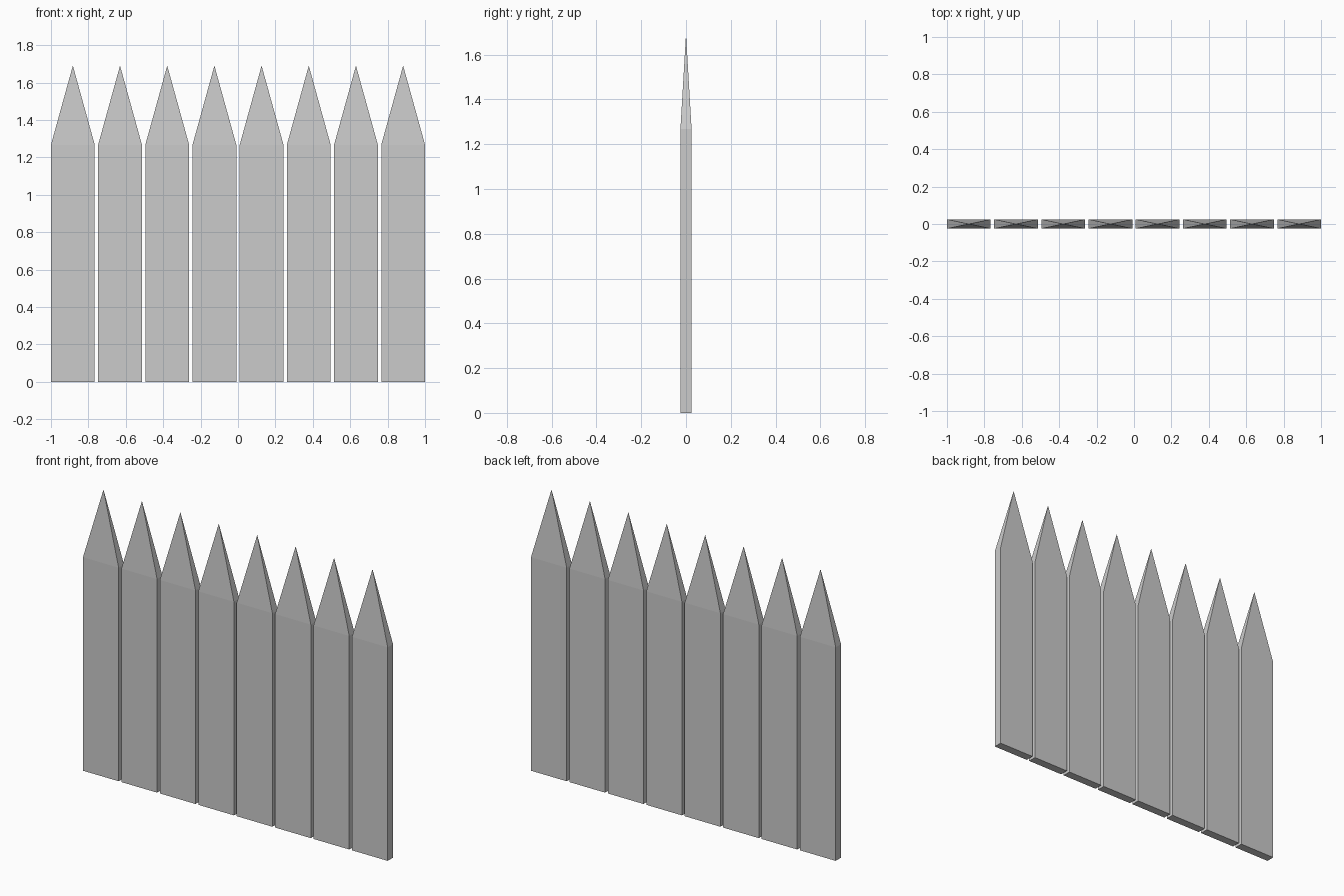
import bpy, bmesh

if "Cube" in bpy.data.objects:
    bpy.data.objects.remove(bpy.data.objects["Cube"])

COUNT = 8
WIDTH, DEPTH = 0.234, 0.05
SHOULDER, TIP = 1.267, 1.69
PITCH = (2.0 - WIDTH) / (COUNT - 1)


def picket_mesh():
    """Flat board with a four-sided pointed top."""
    bm = bmesh.new()
    x, y = WIDTH / 2, DEPTH / 2
    corners = [(-x, -y), (x, -y), (x, y), (-x, y)]
    base = bm.faces.new([bm.verts.new((cx, cy, 0)) for cx, cy in corners])
    # raise the board, keeping the underside
    top = bmesh.ops.extrude_face_region(bm, geom=[base], use_keep_orig=True)["geom"]
    bmesh.ops.translate(bm, vec=(0, 0, SHOULDER),
                        verts=[g for g in top if isinstance(g, bmesh.types.BMVert)])
    # split the top face into a point
    cap = [g for g in top if isinstance(g, bmesh.types.BMFace)]
    centre = bmesh.ops.poke(bm, faces=cap)["verts"][0]
    centre.co.z = TIP
    bmesh.ops.recalc_face_normals(bm, faces=bm.faces)
    mesh = bpy.data.meshes.new("picket")
    bm.to_mesh(mesh)
    bm.free()
    return mesh


# row of evenly spaced pickets
mesh = picket_mesh()
for i in range(COUNT):
    picket = bpy.data.objects.new(f"picket_{i + 1}", mesh)
    picket.location.x = (i - (COUNT - 1) / 2) * PITCH
    bpy.context.collection.objects.link(picket)
